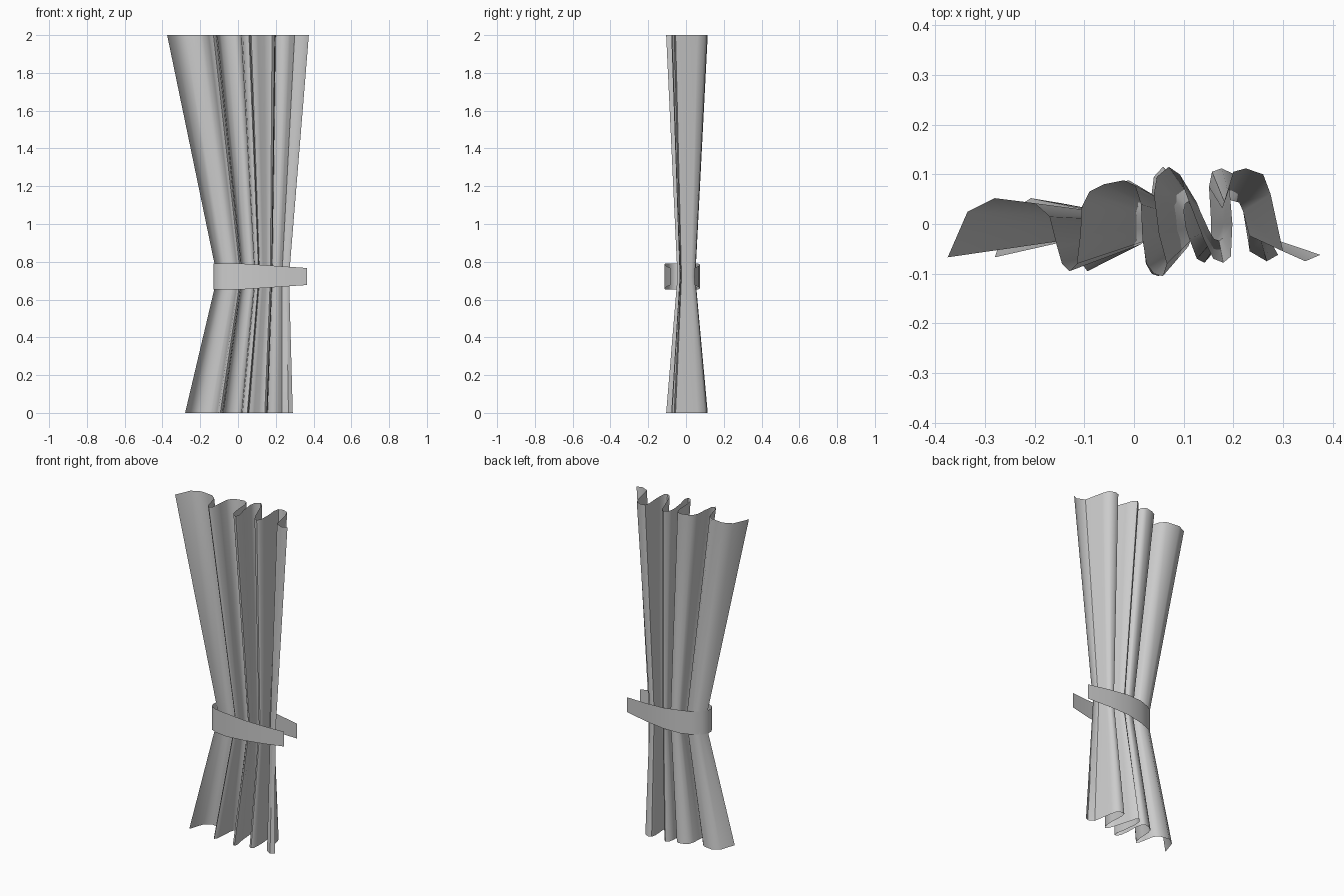
import bpy

if "Cube" in bpy.data.objects:
    bpy.data.objects.remove(bpy.data.objects["Cube"])


def loft(name, rings, angle):
    """Open sheet from equal-length rows of points."""
    n = len(rings[0])
    verts = [p for ring in rings for p in ring]
    faces = []
    for r in range(len(rings) - 1):
        for i in range(n - 1):
            a = r * n + i
            faces.append((a, a + 1, a + n + 1, a + n))
    mesh = bpy.data.meshes.new(name)
    mesh.from_pydata(verts, [], faces)
    mesh.update()
    ob = bpy.data.objects.new(name, mesh)
    bpy.context.collection.objects.link(ob)
    bpy.ops.object.select_all(action='DESELECT')
    ob.select_set(True)
    bpy.context.view_layer.objects.active = ob
    bpy.ops.object.shade_smooth_by_angle(angle=angle)
    return ob


# Pleat outline of the curtain at its top edge (left to right)
pleats = [
    (-.375, -.067), (-.335, .025), (-.28, .052), (-.2, .042), (-.17, .015),
    (-.155, -.045), (-.145, -.08), (-.13, -.095), (-.115, -.08), (-.108, -.02),
    (-.105, .035), (-.09, .065), (-.06, .08), (-.02, .088), (.002, .078),
    (.014, .04), (.017, -.03), (.025, -.08), (.04, -.1), (.058, -.105),
    (.066, -.08), (.05, -.02), (.04, .06), (.046, .095), (.07, .115),
    (.092, .1), (.105, .06), (.14, -.03), (.16, -.07), (.18, -.078),
    (.195, -.065), (.198, 0), (.192, .075), (.2, .105), (.225, .112),
    (.26, .1), (.275, .06), (.3, -.055), (.345, -.075), (.375, -.062)]

# Curtain: same pleats at floor, gathered waist and rail (z, x offset, x scale, y scale)
levels = [(0, .005, .76, 1.0), (.72, .08, .507, .43), (2, 0, 1, 1.0)]
loft("curtain", [[(dx + x * sx, y * sy, z) for x, y in pleats]
                 for z, dx, sx, sy in levels], 0.9)

# Tieback: flat strip around the waist, open and tapered at the right
path = [(.365, -.081), (.25, -.1), (.12, -.113), (0, -.112), (-.08, -.1),
        (-.117, -.083), (-.13, -.055), (-.127, -.025), (-.11, .005), (-.07, .035),
        (0, .06), (.1, .074), (.22, .066), (.365, .045)]


def half_height(x):
    return .07 - .025 * max(0, (x - .0) / .365)


def strip(sign):
    return [(x, y, .722 + sign * half_height(x)) for x, y in path]


loft("tieback", [strip(-1), strip(1)], 0.9)
